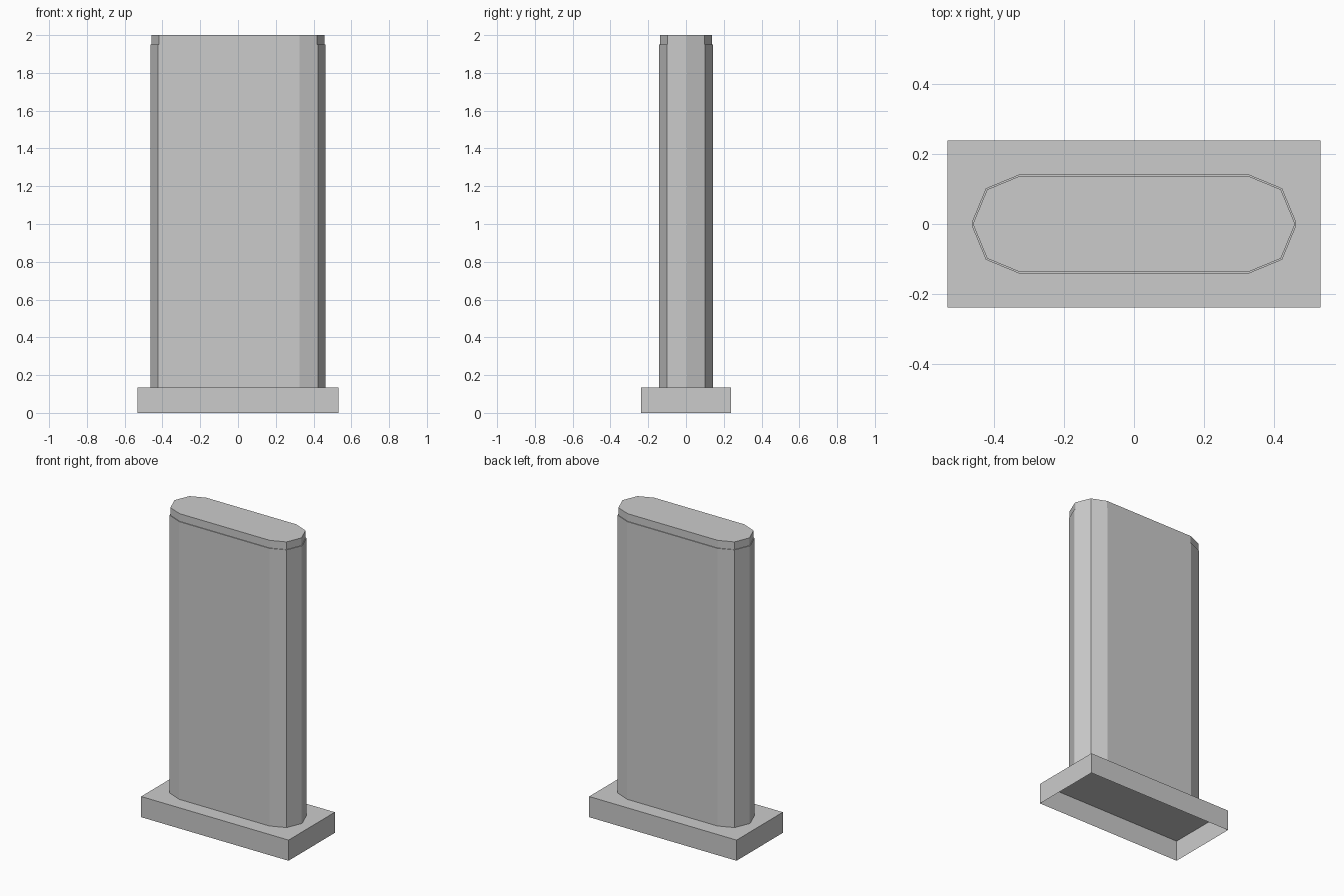
import bpy
import bmesh
from math import sin, cos, pi

cube = bpy.data.objects.get("Cube")
if cube:
    bpy.data.objects.remove(cube, do_unlink=True)

grey = bpy.data.materials.new("light_grey")
grey.use_nodes = True
colour = (0.6, 0.6, 0.6, 1)
grey.diffuse_color = colour
grey.node_tree.nodes["Principled BSDF"].inputs["Base Color"].default_value = colour


def rounded_outline(hx, hy, radius, segments):
    """Counter-clockwise rectangle with rounded corners."""
    points = []
    for quarter, (sx, sy) in enumerate([(1, 1), (-1, 1), (-1, -1), (1, -1)]):
        for i in range(segments + 1):
            a = (quarter + i / segments) * pi / 2
            points.append((sx * (hx - radius) + radius * cos(a),
                           sy * (hy - radius) + radius * sin(a)))
    return points


def prism(name, outline, z0, z1):
    """Walls and a top over an outline, open underneath."""
    bm = bmesh.new()
    low = [bm.verts.new((x, y, z0)) for x, y in outline]
    high = [bm.verts.new((x, y, z1)) for x, y in outline]
    n = len(outline)
    for i in range(n):
        j = (i + 1) % n
        bm.faces.new((low[i], low[j], high[j], high[i]))
    bm.faces.new(high)
    mesh = bpy.data.meshes.new(name)
    bm.to_mesh(mesh)
    bm.free()
    mesh.materials.append(grey)
    obj = bpy.data.objects.new(name, mesh)
    bpy.context.collection.objects.link(obj)
    return obj


# Hollow rectangular footing
HX, HY, BASE_TOP = 0.533, 0.239, 0.135
prism("base", [(HX, HY), (-HX, HY), (-HX, -HY), (HX, -HY)], 0, BASE_TOP)

# Tall slab with faceted round ends, and a slightly inset cap
SEAM, INSET = 1.95, 0.005
X, Y, R = 0.463, 0.142, 0.137
prism("pillar", rounded_outline(X, Y, R, 2), BASE_TOP, SEAM)
prism("cap", rounded_outline(X - INSET, Y - INSET, R - INSET, 2), SEAM, 2)
